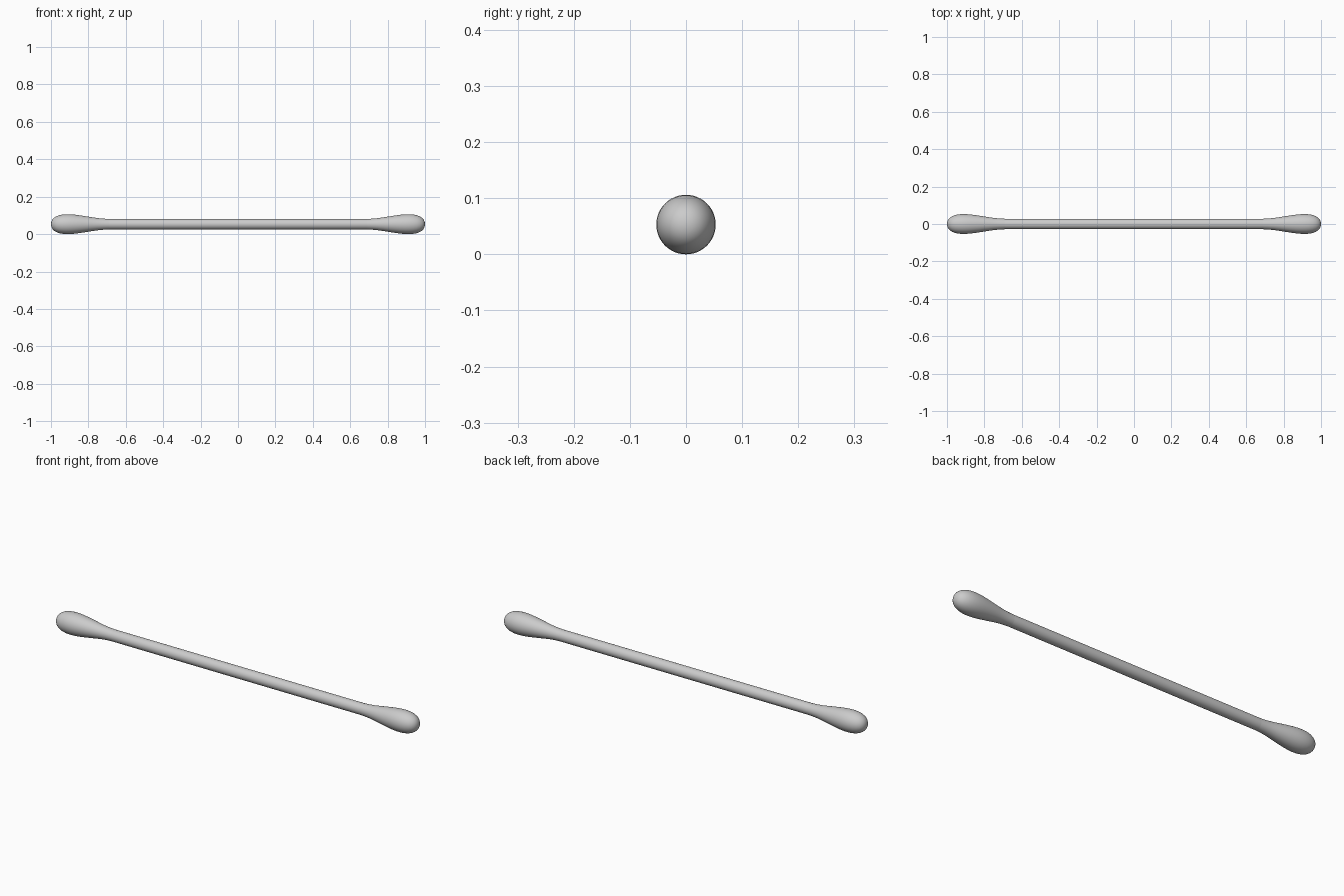
import bpy, bmesh, math

if "Cube" in bpy.data.objects:
    bpy.data.objects.remove(bpy.data.objects["Cube"])

SEGMENTS = 48
AXIS_Z = 0.053


def lathe(name, profile):
    """Revolve (x, radius) points around the long x axis."""
    bm = bmesh.new()
    rings = []
    for x, r in profile:
        if r == 0:
            rings.append([bm.verts.new((x, 0, 0))])
        else:
            rings.append([bm.verts.new((x, r * math.cos(a), r * math.sin(a)))
                          for a in (2 * math.pi * i / SEGMENTS for i in range(SEGMENTS))])
    for a, b in zip(rings, rings[1:]):
        for i in range(SEGMENTS):
            j = (i + 1) % SEGMENTS
            if len(b) == 1:
                bm.faces.new((a[i], a[j], b[0]))
            else:
                bm.faces.new((a[i], a[j], b[j], b[i]))
    bmesh.ops.recalc_face_normals(bm, faces=bm.faces)
    # open tubes must still face outward
    f = bm.faces[:][0]
    c = f.calc_center_median()
    if f.normal.y * c.y + f.normal.z * c.z < 0:
        bmesh.ops.reverse_faces(bm, faces=bm.faces)
    mesh = bpy.data.meshes.new(name)
    bm.to_mesh(mesh)
    bm.free()
    mesh.shade_smooth()
    obj = bpy.data.objects.new(name, mesh)
    obj.location.z = AXIS_Z
    bpy.context.collection.objects.link(obj)
    return obj


# Thin straight stick
lathe("stick", [(-0.70, 0.028), (0.70, 0.028)])

# Swollen cotton bud with a gentle taper and rounded tip
bud = [(0.69, 0.028), (0.72, 0.0295), (0.75, 0.0325), (0.78, 0.037),
       (0.81, 0.0418), (0.84, 0.0465), (0.87, 0.0505), (0.895, 0.0526),
       (0.915, 0.053), (0.935, 0.0518), (0.955, 0.0482), (0.972, 0.042),
       (0.985, 0.0335), (0.993, 0.0243), (0.998, 0.0135), (1.0, 0)]
lathe("right_cotton_bud", bud)

# Matching bud at the other end
left = lathe("left_cotton_bud", bud)
left.rotation_euler.z = math.pi
